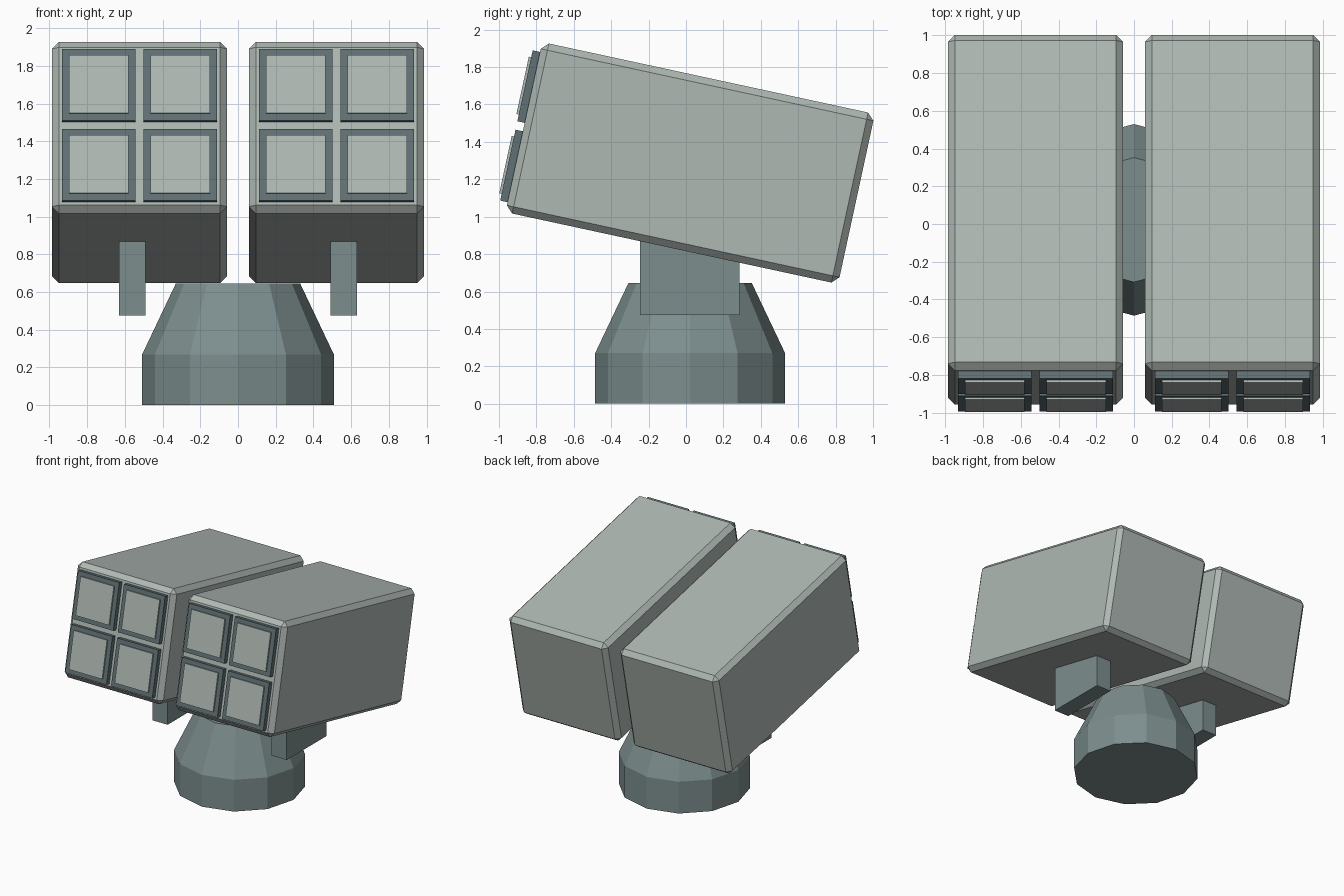
import bpy, bmesh, math
from mathutils import Matrix, Vector

if "Cube" in bpy.data.objects:
    bpy.data.objects.remove(bpy.data.objects["Cube"])


def material(name, color):
    m = bpy.data.materials.new(name)
    m.diffuse_color = (*color, 1)
    m.use_nodes = True
    m.node_tree.nodes["Principled BSDF"].inputs["Base Color"].default_value = m.diffuse_color
    return m


LIGHT = material("light grey", (0.43, 0.485, 0.455))
MID = material("blue grey", (0.205, 0.27, 0.27))
DARK = material("dark slate", (0.12, 0.165, 0.178))

TILT = math.radians(-12.2)
POD_Y, POD_Z = 0.022, 1.287
POD_X = 0.5225
LENGTH, SIDE = 1.82, 0.93


def finish(bm, name, mat, matrix=Matrix()):
    bmesh.ops.recalc_face_normals(bm, faces=bm.faces)
    me = bpy.data.meshes.new(name)
    bm.to_mesh(me)
    bm.free()
    me.materials.append(mat)
    ob = bpy.data.objects.new(name, me)
    ob.matrix_world = matrix
    bpy.context.collection.objects.link(ob)
    return ob


def box(name, size, loc, mat, matrix=Matrix(), bevel=0):
    bm = bmesh.new()
    bmesh.ops.create_cube(bm, size=1)
    bmesh.ops.scale(bm, vec=size, verts=bm.verts)
    if bevel:
        bmesh.ops.bevel(bm, geom=bm.edges[:], offset=bevel, segments=1,
                        affect='EDGES', profile=0.5)
    bmesh.ops.translate(bm, vec=loc, verts=bm.verts)
    return finish(bm, name, mat, matrix)


# Twelve-sided pedestal with a tapered top
bm = bmesh.new()
rings = []
for r, z in ((0.508, 0), (0.508, 0.27), (0.33, 0.645)):
    rings.append([bm.verts.new((r * math.cos(i * math.pi / 6),
                                POD_Y + r * math.sin(i * math.pi / 6), z))
                  for i in range(12)])
for a, b in zip(rings, rings[1:]):
    for i in range(12):
        j = (i + 1) % 12
        bm.faces.new((a[i], a[j], b[j], b[i]))
bm.faces.new(rings[0][::-1])
bm.faces.new(rings[-1])
finish(bm, "pedestal", MID)

for sx, label in ((-1, "left"), (1, "right")):
    # Tilted launcher box
    frame = (Matrix.Translation((sx * POD_X, POD_Y, POD_Z))
             @ Matrix.Rotation(TILT, 4, 'X'))
    box(label + "_pod", (SIDE, LENGTH, SIDE), (0, 0, 0), LIGHT, frame, 0.037)

    # Support bracket running up into the pod
    box(label + "_bracket", (0.142, 0.532, 0.475),
        (sx * 0.561, 0.019, 0.7125), MID)

    # Four hatches: dark surround with a light raised cover
    for cx in (-0.216, 0.216):
        for cz in (-0.217, 0.217):
            box(label + "_hatch_surround", (0.388, 0.06, 0.388),
                (cx, -0.92, cz), DARK, frame)
            box(label + "_hatch_cover", (0.314, 0.06, 0.314),
                (cx, -0.933, cz), LIGHT, frame)
